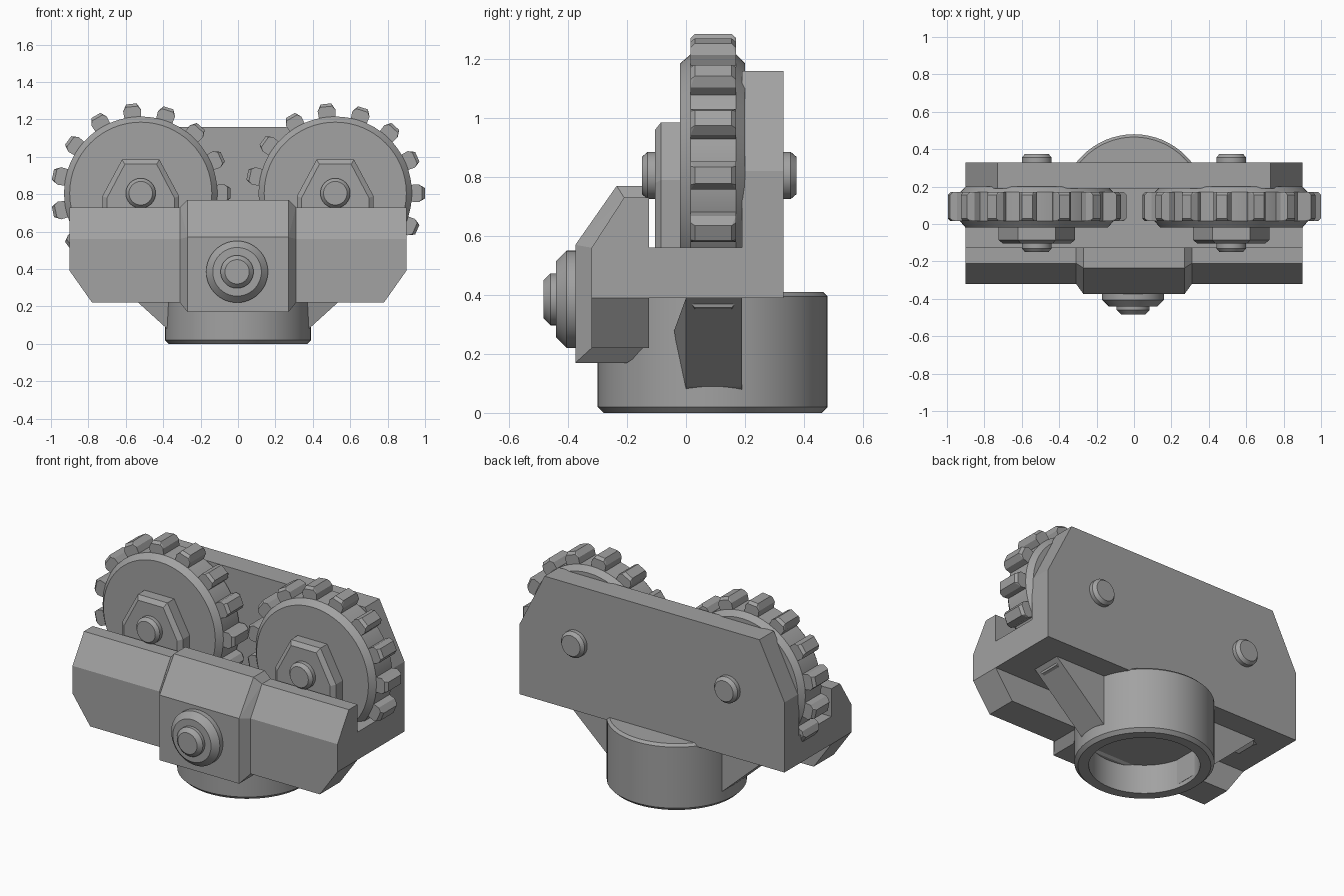
import bpy, bmesh
from math import sin, cos, pi, radians
from mathutils import Vector

cube = bpy.data.objects.get("Cube")
if cube:
    bpy.data.objects.remove(cube, do_unlink=True)

grey = bpy.data.materials.new("plain grey")
grey.use_nodes = True
grey.diffuse_color = (0.36, 0.36, 0.36, 1)
grey.node_tree.nodes["Principled BSDF"].inputs["Base Color"].default_value = grey.diffuse_color


def finish(name, bm, smooth=False):
    bmesh.ops.recalc_face_normals(bm, faces=bm.faces)
    mesh = bpy.data.meshes.new(name)
    bm.to_mesh(mesh)
    bm.free()
    mesh.materials.append(grey)
    obj = bpy.data.objects.new(name, mesh)
    bpy.context.collection.objects.link(obj)
    if smooth:
        bpy.ops.object.select_all(action='DESELECT')
        bpy.context.view_layer.objects.active = obj
        obj.select_set(True)
        bpy.ops.object.shade_smooth_by_angle(angle=radians(25))
    return obj


def hulls(name, groups):
    """One object made of a convex block per group of corner points."""
    bm = bmesh.new()
    for points in groups:
        verts = [bm.verts.new(p) for p in points]
        bmesh.ops.convex_hull(bm, input=verts)
    bmesh.ops.dissolve_limit(bm, angle_limit=0.01, verts=bm.verts, edges=bm.edges)
    return finish(name, bm)


def box(name, x, y, z):
    return hulls(name, [[(a, b, c) for a in x for b in y for c in z]])


def lathe(name, profile, origin, axis, sides=64):
    """Turn (radius, distance) pairs about the axis; the ends lie on the axis."""
    bm = bmesh.new()
    turn = Vector((0, 0, 1)).rotation_difference(Vector(axis))
    rings = []
    for r, h in profile:
        angles = [2 * pi * i / sides for i in range(sides if r else 1)]
        rings.append([bm.verts.new(Vector(origin) + turn @ Vector((r * cos(a), r * sin(a), h)))
                      for a in angles])
    for a, b in zip(rings, rings[1:]):
        for i in range(sides):
            j = (i + 1) % sides
            if len(a) == 1:
                bm.faces.new((a[0], b[i], b[j]))
            elif len(b) == 1:
                bm.faces.new((a[i], a[j], b[0]))
            else:
                bm.faces.new((a[i], a[j], b[j], b[i]))
    return finish(name, bm, smooth=True)


# Hollow mounting ring
lathe("mounting_ring", [(0, .18), (.31, .18), (.31, 0), (.37, 0), (.39, .02),
                        (.39, .395), (.375, .41), (0, .41)], (0, .09, 0), (0, 0, 1))

# Floor slab and back plate with clipped top corners
box("floor_slab", (-.9, .9), (-.125, .33), (.39, .56))
hulls("back_plate", [[(s * x, y, z) for s in (-1, 1) for y in (.19, .33)
                      for x, z in ((.9, .39), (.9, .82), (.73, 1.16))]])

# Front bumper: long wedge bar with clipped lower ends
bar = [(-.32, .22), (-.32, .56), (-.21, .73), (-.125, .73), (-.125, .22)]
ends = [(.78 if z < .3 else .9, y, z) for y, z in bar] + [(.9, -.32, .39), (.9, -.125, .39)]
hulls("front_bumper", [[(s * x, y, z) for s in (-1, 1) for x, y, z in ends]])

# Raised block in the middle of the bumper
raised = [(-.375, .17), (-.375, .57), (-.235, .77), (-.125, .77), (-.125, .225), (-.2, .17)]
hulls("bumper_block", [[(s * x, y, z) for s in (-1, 1)
                        for x, section in ((.31, bar), (.27, raised)) for y, z in section]])

# Round knob on the bumper block
lathe("front_knob", [(0, -.02), (.165, -.02), (.165, .035), (.13, .07), (.088, .07),
                     (.088, .09), (.065, .113), (0, .113)], (-.005, -.37, .385), (0, -1, 0))

for s, side in ((1, "left"), (-1, "right")):
    cx, cz = s * .52, .805

    # Gusset between ring and slab
    hulls(side + "_gusset", [[(s * x, y, z) for x, y, z in (
        (.3, 0, .02), (.39, 0, .09), (.72, 0, .39), (.3, 0, .39), (.32, -.04, .28),
        (.38, -.04, .28), (.3, .19, .02), (.39, .19, .09), (.72, .19, .39), (.3, .19, .39))]])

    # Gear: chamfered disc with a row of teeth
    lathe(side + "_gear_disc", [(0, -.02), (.38, -.02), (.41, .015), (.41, .17),
                                (.38, .2), (0, .2)], (cx, 0, cz), (0, 1, 0))
    teeth = []
    for i in range(15):
        a = 2 * pi * i / 15
        c, d = cos(a), sin(a)
        outline = [(r, t * w, y) for t in (-1, 1) for r, w, y in (
            (.37, .042, .015), (.37, .042, .17), (.445, .048, .015), (.445, .048, .17),
            (.465, .032, .015), (.465, .032, .17), (.48, .028, .03), (.48, .028, .155))]
        teeth.append([(cx + r * c - t * d, y, cz + r * d + t * c) for r, t, y in outline])
    hulls(side + "_gear_teeth", teeth)

    # Bearing bracket with bevelled face
    rim = [(.1, .985), (.205, .79), (.205, .56)]
    face = [(.085, .96), (.18, .78), (.18, .56)]
    hulls(side + "_bracket", [[(cx + m * x, y, z) for m in (-1, 1)
                               for y, loop in ((0, rim), (-.085, rim), (-.105, face))
                               for x, z in loop]])

    # Axle ends in front and behind
    for end, y, way in (("front", -.105, -1), ("back", .33, 1)):
        lathe(side + "_axle_" + end, [(0, -.02), (.08, -.02), (.08, .025), (.063, .045),
                                      (0, .045)], (cx, y, cz), (0, way, 0), 32)
